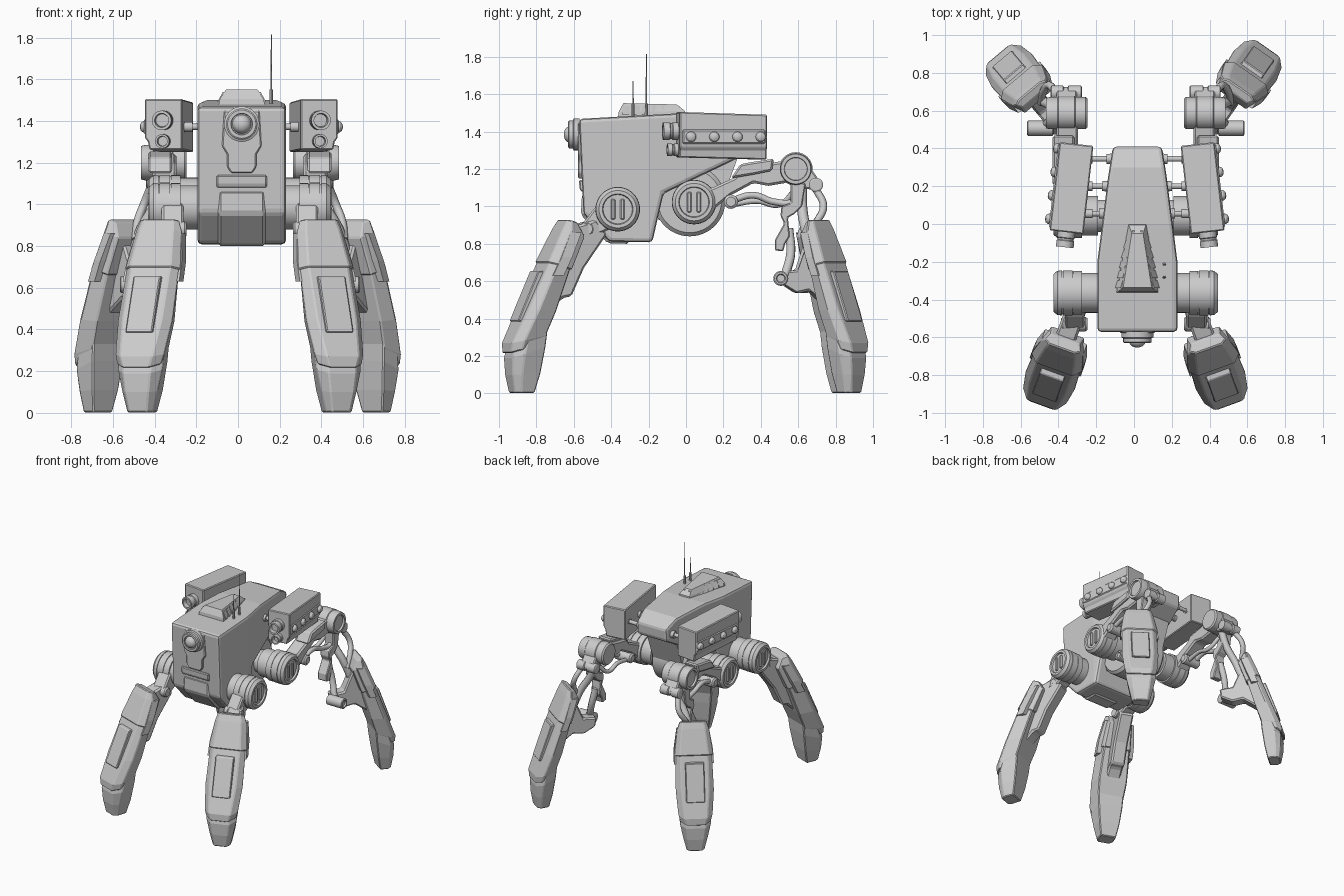
import bpy, bmesh, math
from mathutils import Matrix, Vector

I = Matrix.Identity(4)
CX = 0.018  # hull centre line


def finish(name, bm, M=I, bevel=0, seg=1, smooth=False):
    bm.transform(M)
    bmesh.ops.recalc_face_normals(bm, faces=bm.faces)
    me = bpy.data.meshes.new(name)
    bm.to_mesh(me)
    bm.free()
    ob = bpy.data.objects.new(name, me)
    bpy.context.collection.objects.link(ob)
    if bevel:
        b = ob.modifiers.new("bevel", "BEVEL")
        b.width, b.segments, b.limit_method = bevel, seg, "ANGLE"
    if smooth:
        bpy.ops.object.select_all(action="DESELECT")
        ob.select_set(True)
        bpy.context.view_layer.objects.active = ob
        bpy.ops.object.shade_smooth_by_angle()
    return ob


def loft_bm(rings):
    bm = bmesh.new()
    rows = [[bm.verts.new(p) for p in r] for r in rings]
    n = len(rows[0])
    for a, b in zip(rows, rows[1:]):
        for i in range(n):
            bm.faces.new((a[i], a[(i + 1) % n], b[(i + 1) % n], b[i]))
    bm.faces.new(rows[0])
    bm.faces.new(rows[-1])
    return bm


def loft(name, rings, M=I, **k):
    return finish(name, loft_bm(rings), M, **k)


def prism(name, prof, x0, x1, M=I, **k):
    """Extrude a (y, z) profile along x."""
    return loft(name, [[(x, y, z) for y, z in prof] for x in (x0, x1)], M, **k)


def box(name, x, y, z, M=I, **k):
    return prism(name, [(y[0], z[0]), (y[1], z[0]), (y[1], z[1]), (y[0], z[1])], x[0], x[1], M, **k)


def lathe(name, prof, c, M=I, axis="X", n=32):
    """Spin (distance, radius) steps about an axis through c."""
    R = {"X": I, "-Y": Matrix.Rotation(-math.pi / 2, 4, "Z"), "Z": Matrix.Rotation(-math.pi / 2, 4, "Y")}[axis]
    t = [2 * math.pi * i / n for i in range(n)]
    rings = [[(d, r * math.cos(a), r * math.sin(a)) for a in t] for d, r in prof]
    return loft(name, rings, M @ Matrix.Translation(c) @ R, smooth=True)


def tube(name, pts, r, M=I):
    cu = bpy.data.curves.new(name, "CURVE")
    cu.dimensions, cu.bevel_depth, cu.bevel_resolution, cu.use_fill_caps = "3D", r, 2, True
    sp = cu.splines.new("BEZIER")
    sp.bezier_points.add(len(pts) - 1)
    for b, p in zip(sp.bezier_points, pts):
        b.co = M @ Vector(p)
        b.handle_left_type = b.handle_right_type = "AUTO"
    cu.resolution_u = 6
    ob = bpy.data.objects.new(name, cu)
    bpy.context.collection.objects.link(ob)


def interp(t, pts):
    for (a, va), (b, vb) in zip(pts, pts[1:]):
        if t <= b:
            return va + (vb - va) * max(0, (t - a) / (b - a))
    return pts[-1][1]


# hull: side profile, tapered towards the back
C = Matrix.Translation((CX, 0, 0))
prof = [(-.572, 1.468), (-.548, .96), (-.41, .812), (-.18, .808), (-.155, .92), (-.12, 1.07),
        (.28, 1.26), (.405, 1.33), (.41, 1.43), (.30, 1.485), (0, 1.50)]
bm = loft_bm([[(x, y, z) for y, z in prof] for x in (-1, 1)])
for cut in (-.2, .25):
    bmesh.ops.bisect_plane(bm, geom=bm.verts[:] + bm.edges[:] + bm.faces[:], plane_co=(0, cut, 0), plane_no=(0, 1, 0))
for v in bm.verts:
    v.co.x *= interp(v.co.y, [(-.6, .212), (-.2, .212), (.25, .155), (.41, .13)])
finish("hull", bm, C, bevel=.03, seg=2)

# front chin plate, face plate, top rim
prism("chin_plate", [(-.556, 1.07), (-.562, .955), (-.418, .802), (-.3, .80), (-.3, .83), (-.5, 1.07)], -.115, .115, C, bevel=.02)
loft("face_plate", [[(x, y, z) for x, z in ((-.05, 1.15), (.05, 1.15), (.07, 1.18), (.07, 1.24), (.095, 1.28),
     (.085, 1.45), (-.085, 1.45), (-.095, 1.28), (-.07, 1.24), (-.07, 1.18))] for y in (-.5, -.577)], C, bevel=.006)
prism("chin_step", [(-.562, 1.08), (-.57, 1.10), (-.572, 1.14), (-.54, 1.14), (-.54, 1.08)], -.12, .12, C, bevel=.006)

# sensor eye
lathe("sensor_eye", [(0, .085), (.03, .085), (.035, .075), (.055, .075), (.06, .068), (.06, .052), (.05, .05),
      (.05, .045), (.065, .04), (.077, .028), (.083, .01)], (0, -.57, 1.385), C, "-Y")

# top hatch with louvres, antennas
loft("hatch", [[(-.115, -.365, 1.46), (.115, -.365, 1.46), (.05, 0, 1.48), (-.05, 0, 1.48)],
               [(-.105, -.36, 1.505), (.105, -.36, 1.505), (.045, -.005, 1.51), (-.045, -.005, 1.51)],
               [(-.075, -.335, 1.552), (.075, -.335, 1.552), (.03, -.05, 1.545), (-.03, -.05, 1.545)]], C)
for i in range(6):
    y = -.34 + .053 * i
    w = .118 - .0105 * i
    for s in (-1, 1):
        loft("hatch_louvre", [[(s * w, y, 1.49), (s * (w - .012), y + .04, 1.49), (s * (w - .05), y + .04, 1.49), (s * (w - .05), y, 1.49)],
             [(s * (w - .028), y, 1.54), (s * (w - .04), y + .04, 1.538), (s * (w - .05), y + .04, 1.538), (s * (w - .05), y, 1.54)]], C)
for y, top in ((-.212, 1.815), (-.283, 1.67)):
    lathe("antenna", [(0, .009), (.09, .008), (.092, .004), (top - 1.46, .0025)], (.16, y, 1.46), axis="Z", n=8)

# rear hub disc under the hull
lathe("rear_hub", [(-.15, .17), (-.13, .19), (.13, .19), (.15, .17)], (0, .02, 1.03), C, n=48)
prism("hub_block", [(-.15, .93), (0, .9), (.2, 1.05), (.28, 1.27), (-.1, 1.15)], -.13, .13, C)


def drum(name, y, z, M):
    lathe(name, [(.12, .085), (.20, .085), (.20, .105), (.285, .105), (.285, .117), (.33, .117), (.33, .113), (.335, .113),
          (.335, .119), (.385, .119), (.385, .113), (.39, .113), (.39, .119), (.415, .117), (.435, .10), (.435, .082),
          (.422, .078), (.422, .01)], (0, y, z), M, n=40)
    for k in (-1, 1):  # cap ribs
        box(name + "_rib", (.415, .434), (y + k * .025 - .012, y + k * .025 + .012), (z - .055, z + .055), M, bevel=.006)


def armour(side, P, a, k):
    """Armoured lower leg and foot; u is distance outward from P along bearing a."""
    M = Matrix.Translation((P[0], P[1], 0)) @ Matrix.Rotation(-math.radians(a), 4, "Z")
    f = lambda u: .40 + (u - .40) * k

    def rings(rows):
        out = []
        for z, zi, uo, ui, wf, ws, wb in rows:
            uo, ui = f(uo), f(ui)
            um, zm = uo - .3 * (uo - ui), z + .3 * (zi - z)
            out.append([(-wf, uo, z), (wf, uo, z), (ws, um, zm), (wb, ui, zi), (-wb, ui, zi), (-ws, um, zm)])
        return out
    loft(side + "_upper_armour", rings([(.93, .915, .085, .03, .072, .10, .08), (.88, .84, .115, -.01, .085, .118, .09),
         (.70, .66, .205, .07, .105, .143, .105)]), M, bevel=.006)
    loft(side + "_lower_armour", rings([(.715, .67, .19, .075, .10, .134, .10), (.45, .44, .315, .16, .10, .140, .11),
         (.27, .31, .402, .215, .082, .125, .10), (.215, .27, .405, .25, .066, .112, .09)]), M, bevel=.006)
    loft(side + "_foot", rings([(.32, .34, .36, .205, .07, .12, .10), (.19, .25, .395, .215, .07, .114, .095),
         (.10, .11, .392, .238, .06, .09, .08), (.003, .003, .375, .265, .045, .065, .06)]), M, bevel=.006)
    loft(side + "_armour_panel", [[(-.068, f(u) - .03, z), (.068, f(u) - .03, z), (.068, f(u) + .014, z), (-.068, f(u) + .014, z)]
         for u, z in ((.232, .655), (.318, .46), (.35, .385))], M, bevel=.005)
    for s in (-1, 1):  # side fins on the armour
        loft(side + "_side_plate", [[(s * (w - .03), f(u), z), (s * (w + .012), f(u + .01), z),
             (s * (w + .012), f(u + .07), z), (s * (w - .03), f(u + .07), z)]
             for w, u, z in ((.105, .01, .86), (.128, .07, .73), (.132, .12, .63))], M)
    return M


for s, tag in ((1, "right"), (-1, "left")):
    S = Matrix.Translation((.009, 0, 0)) @ Matrix.Diagonal((s, 1, 1, 1))

    # front leg
    drum(f"{tag}_front_hip", -.365, .985, S)
    prism(f"{tag}_front_bracket", [(-.38, 1.06), (-.49, .99), (-.56, .90), (-.54, .85), (-.47, .85), (-.38, .89)], .27, .375, S, bevel=.01)
    lathe(f"{tag}_front_pivot", [(0, .03), (.01, .038), (.13, .038), (.14, .03)], (.255, -.53, .88), S, n=20)
    M = armour(f"{tag}_front", (s * .36 + .007, -.58), s * 160, 1)
    prism(f"{tag}_front_strut", [(-.09, .93), (-.15, .85), (-.02, .67), (.05, .52), (.10, .51), (.25, .36), (.24, .5), (.08, .88)],
          -.055, .055, M, bevel=.012)

    # rear leg: hip, thigh, knee
    drum(f"{tag}_rear_hip", .043, 1.023, S)
    prism(f"{tag}_thigh", [(.02, 1.12), (.14, 1.10), (.26, 1.155), (.30, 1.20), (.41, 1.22), (.47, 1.235), (.56, 1.25), (.60, 1.16),
          (.53, 1.125), (.44, 1.11), (.36, 1.125), (.24, 1.06), (.13, .97)], .305, .42, S, bevel=.012)
    prism(f"{tag}_thigh_cover", [(.24, 1.15), (.29, 1.225), (.34, 1.235), (.47, 1.255), (.46, 1.19), (.36, 1.17)], .325, .44, S, bevel=.01)
    lathe(f"{tag}_knee", [(.255, .06), (.255, .075), (.265, .085), (.32, .085), (.325, .09), (.41, .09), (.415, .085), (.455, .085),
          (.475, .08), (.475, .062), (.46, .06), (.46, .01)], (0, .587, 1.2), S)
    prism(f"{tag}_knee_bracket", [(.60, 1.26), (.67, 1.20), (.72, 1.13), (.69, 1.085), (.62, 1.10), (.56, 1.15)], .31, .42, S, bevel=.008)
    lathe(f"{tag}_knee_pivot", [(.285, .03), (.29, .038), (.355, .038), (.36, .03), (.38, .03), (.385, .038), (.445, .038), (.45, .03)],
          (0, .695, 1.115), S, n=20)
    lathe(f"{tag}_thigh_ball", [(.29, .025), (.30, .038), (.43, .038), (.44, .025)], (0, .24, 1.025), S, n=20)
    tube(f"{tag}_hose", [(.40, .24, 1.03), (.40, .36, 1.06), (.40, .47, 1.025), (.41, .58, 1.03), (.40, .62, 1.12)], .018, S)
    tube(f"{tag}_hose", [(.33, .24, 1.01), (.33, .38, 1.03), (.33, .50, 1.01), (.36, .58, 1.08)], .016, S)

    # rear shin linkage and lower pivot
    prism(f"{tag}_shin_link", [(.56, 1.15), (.56, 1.02), (.51, 1.0), (.505, .95), (.525, .91), (.475, .82), (.475, .765), (.52, .76),
          (.53, .80), (.555, .84), (.545, .94), (.58, .96), (.62, 1.0), (.64, 1.12)], .36, .44, S, bevel=.006)
    tube(f"{tag}_shin_rod", [(.40, .55, .88), (.43, .56, .75), (.47, .53, .63)], .025, S)
    lathe(f"{tag}_lower_pivot", [(.435, .03), (.44, .04), (.57, .04), (.575, .034), (.575, .025), (.565, .02)], (0, .507, .615), S, n=20)
    tube(f"{tag}_shin_pipe", [(.42, .69, 1.10), (.46, .735, 1.0), (.49, .70, .92), (.50, .64, .83)], .02, S)
    tube(f"{tag}_shin_pipe", [(.35, .62, 1.12), (.40, .62, 1.0), (.47, .64, .88), (.51, .67, .76)], .028, S)
    P, a = ((.475, .60), 35) if s > 0 else ((-.46, .59), -40)
    M = armour(f"{tag}_rear", P, a, .8)
    prism(f"{tag}_rear_lever", [(-.08, .65), (.02, .66), (.08, .80), (.15, .85), (.22, .6), (.24, .45), (.10, .55), (.02, .535), (-.07, .58)],
          -.045, .045, M, bevel=.01)

    # equipment pod, toed outwards, on three rods
    S2 = Matrix.Translation((.016, 0, 0)) @ Matrix.Diagonal((s, 1, 1, 1))
    T = S2 @ Matrix.Translation((.347, .19, 0)) @ Matrix.Rotation(math.radians(6.5), 4, "Z")
    loft(f"{tag}_pod", [[(-.09, y, z0), (.068, y, z0), (.075, y, 1.30), (.09, y, 1.32), (.09, y, z1), (-.09, y, z1)]
         for y, z0, z1 in ((-.235, 1.262, 1.505), (.235, 1.25, 1.49))], T, bevel=.006)
    box(f"{tag}_pod_band", (.06, .096), (-.22, .225), (1.335, 1.41), T, bevel=.006)
    for i in range(4):
        lathe(f"{tag}_pod_stud", [(.09, .028), (.105, .027), (.115, .02), (.12, .008)], (0, -.175 + .125 * i, 1.372), T, n=16)
    for z, r, l in ((1.403, .047, .085), (1.303, .034, .062)):
        lathe(f"{tag}_pod_barrel", [(0, r), (l * .4, r), (l * .45, r * .9), (l * .55, r * .9), (l * .6, r), (l, r), (l, r * .72),
              (l - .03, r * .65), (l - .03, .004)], (0, -.23, z), T, "-Y", 24)
    for y in (.055, .20, .345):
        x0 = interp(y, [(-.2, .19), (.25, .14), (.41, .11)])
        lathe(f"{tag}_pod_rod", [(x0, .028), (x0 + .04, .026), (x0 + .04, .015), (.235, .015), (.235, .024), (.30, .024)],
              (0, y, 1.372), S2, n=16)
